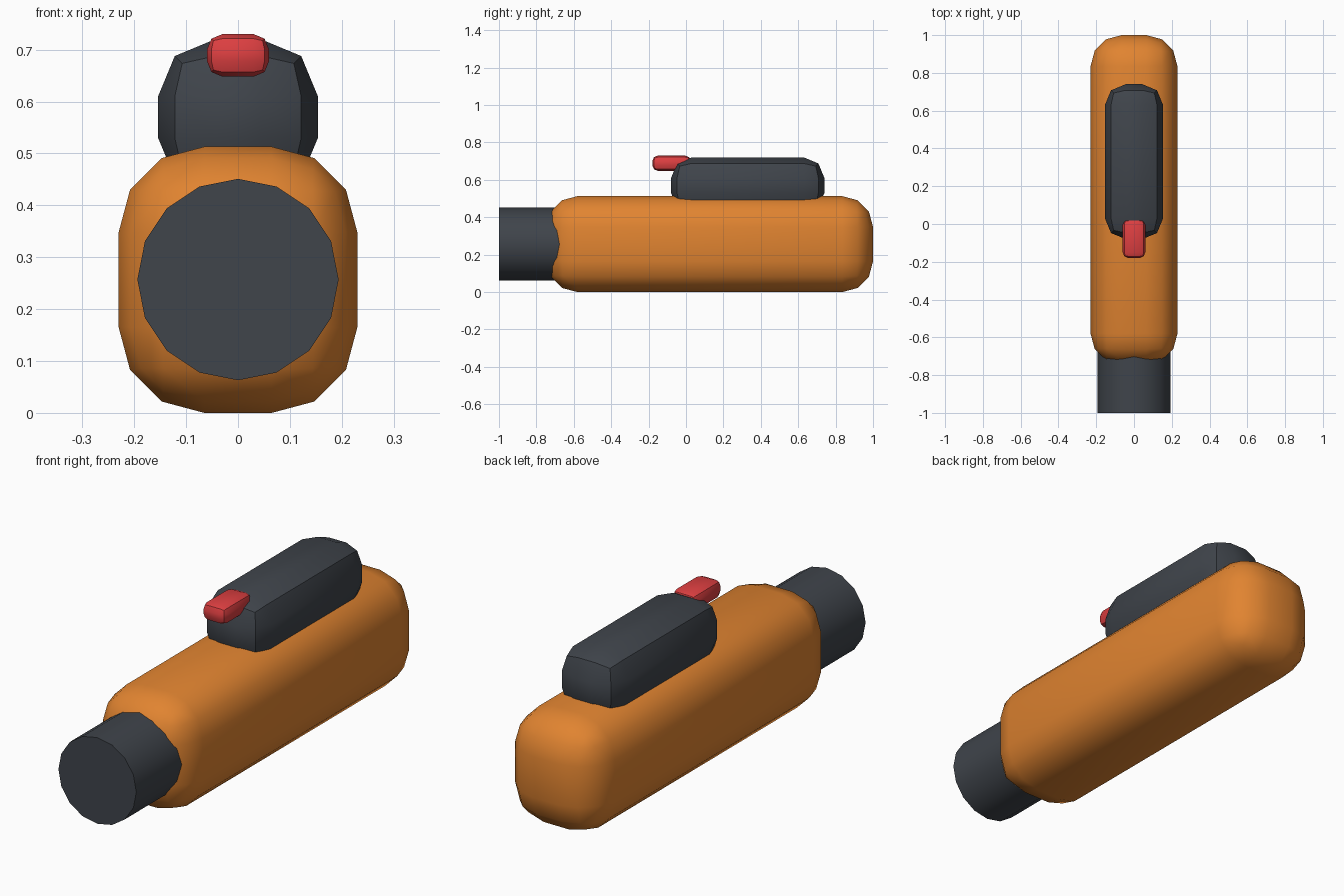
import bpy
import math

default = bpy.data.objects.get("Cube")
if default:
    bpy.data.objects.remove(default, do_unlink=True)


def material(name, rgb):
    mat = bpy.data.materials.new(name)
    mat.use_nodes = True
    colour = (*rgb, 1)
    mat.diffuse_color = colour
    mat.node_tree.nodes["Principled BSDF"].inputs["Base Color"].default_value = colour
    return mat


orange = material("orange", (0.75, 0.23, 0.03))
charcoal = material("charcoal", (0.05, 0.058, 0.07))
red = material("red", (0.73, 0.05, 0.053))


def finish(name, mat):
    obj = bpy.context.object
    obj.name = obj.data.name = name
    obj.data.materials.append(mat)
    bpy.ops.object.shade_smooth_by_angle(angle=math.radians(35))


def rounded_box(name, low, high, radius, segments, mat):
    """Box between two corners with rounded edges."""
    centre = [(a + b) / 2 for a, b in zip(low, high)]
    bpy.ops.mesh.primitive_cube_add(size=1, location=centre)
    obj = bpy.context.object
    obj.scale = [b - a for a, b in zip(low, high)]
    bpy.ops.object.transform_apply(location=False, rotation=False, scale=True)
    bevel = obj.modifiers.new("rounded_edges", "BEVEL")
    bevel.width = radius
    bevel.segments = segments
    bpy.ops.object.modifier_apply(modifier=bevel.name)
    finish(name, mat)


# Main rounded housing
rounded_box("body", (-0.23, -0.745, 0), (0.23, 1, 0.513), 0.165, 3, orange)

# Raised pod, partly sunk into the housing
rounded_box("top_pod", (-0.154, -0.08, 0.42), (0.154, 0.74, 0.72), 0.11, 2, charcoal)

# Small lever at the front of the pod
rounded_box("lever", (-0.06, -0.18, 0.648), (0.06, 0.026, 0.73), 0.03, 2, red)

# Round nose reaching into the housing
bpy.ops.mesh.primitive_cylinder_add(
    vertices=16, radius=0.194, depth=0.45,
    location=(0, -0.775, 0.257), rotation=(math.pi / 2, 0, 0))
finish("nose", charcoal)
